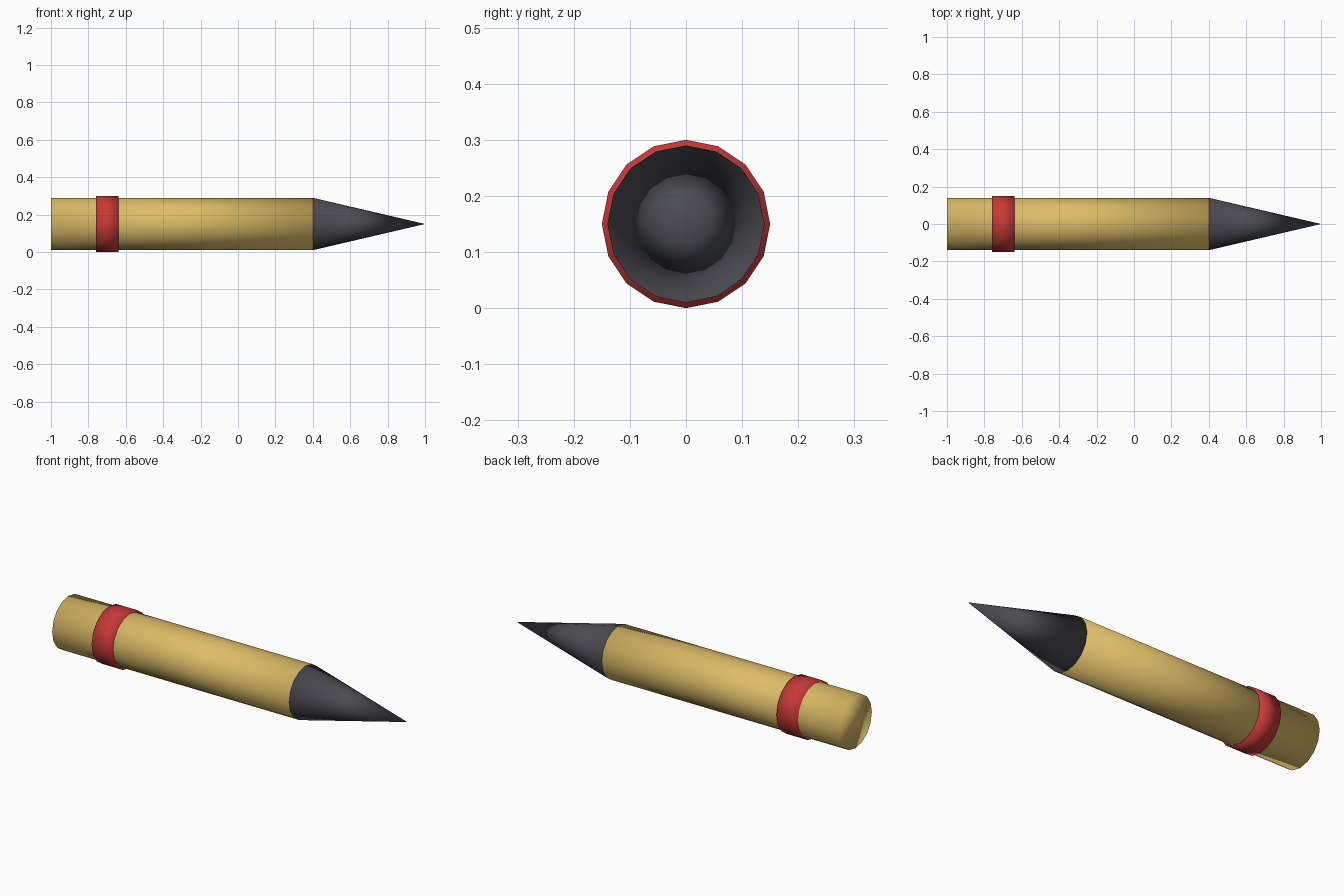
import bpy
import math

if "Cube" in bpy.data.objects:
    bpy.data.objects.remove(bpy.data.objects["Cube"])

SIDES = 16
AXIS_Z = 0.15


def material(name, rgb):
    m = bpy.data.materials.new(name)
    m.diffuse_color = (*rgb, 1.0)
    m.use_nodes = True
    m.node_tree.nodes["Principled BSDF"].inputs["Base Color"].default_value = m.diffuse_color
    return m


def round_part(name, x0, x1, r0, r1, mat):
    """Capped, fully smooth round part lying along x from x0 to x1."""
    bpy.ops.mesh.primitive_cone_add(
        vertices=SIDES, radius1=r0, radius2=r1, depth=x1 - x0,
        location=((x0 + x1) / 2, 0, AXIS_Z), rotation=(0, math.pi / 2, 0))
    ob = bpy.context.object
    ob.name = name
    ob.data.materials.append(mat)
    bpy.ops.object.shade_smooth()
    return ob


brass = material("brass yellow", (0.73, 0.51, 0.14))
red = material("band red", (0.58, 0.04, 0.04))
dark = material("dark grey", (0.07, 0.07, 0.085))

# Long cylindrical body
round_part("body", -1.0, 0.4, 0.14, 0.14, brass)
# Slightly wider band near the rear
round_part("band", -0.76, -0.64, 0.15, 0.15, red)
# Pointed tip
round_part("tip", 0.4, 1.0, 0.14, 0.0, dark)
